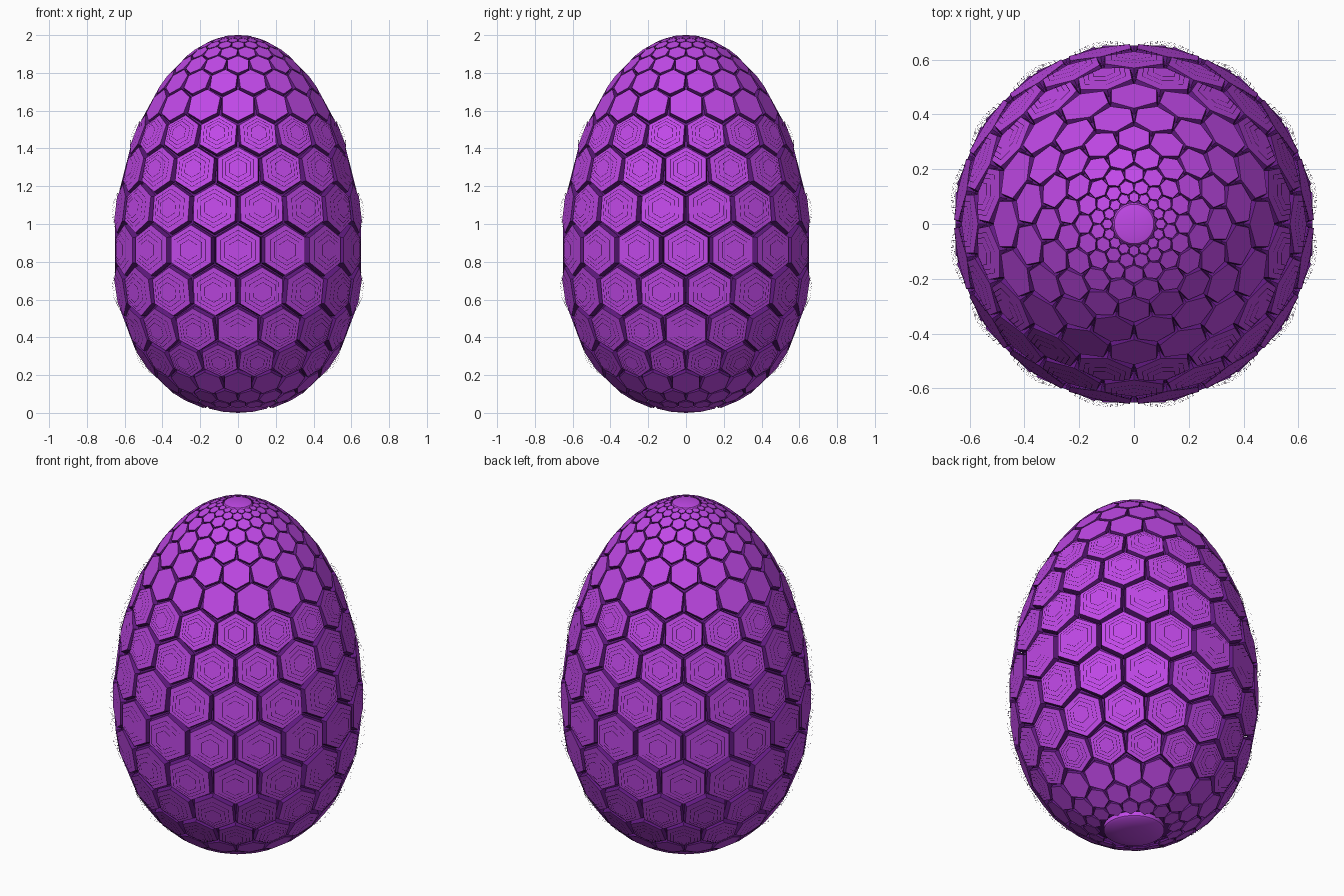
import bpy, bmesh, math
from mathutils import Vector

if "Cube" in bpy.data.objects:
    bpy.data.objects.remove(bpy.data.objects["Cube"])

N = 16                              # plates per row
STEP = 2 * math.pi / N
ZM, RM = 0.862, 0.652               # widest point of the egg
CAP_TOP, CAP_BOTTOM = 0.078, 0.16


def radius(z):
    """Egg profile: pointed upper half, fuller lower half."""
    if z >= ZM:
        t = min((z - ZM) / (2.0 - ZM), 1)
        return RM * math.sqrt(1 - t * t) * (1 - 0.06 * t * t)
    t = min((ZM - z) / ZM, 1)
    return RM * (1 - t ** 2.2) ** 0.476


def material(name, rgb):
    m = bpy.data.materials.new(name)
    m.diffuse_color = (*rgb, 1)
    m.use_nodes = True
    m.node_tree.nodes["Principled BSDF"].inputs["Base Color"].default_value = m.diffuse_color
    return m


def finish(name, bm, mat, smooth=False, normals=True):
    if normals:
        bmesh.ops.recalc_face_normals(bm, faces=bm.faces)
    me = bpy.data.meshes.new(name)
    bm.to_mesh(me)
    bm.free()
    ob = bpy.data.objects.new(name, me)
    bpy.context.collection.objects.link(ob)
    me.materials.append(mat)
    if smooth:
        bpy.ops.object.select_all(action='DESELECT')
        ob.select_set(True)
        bpy.context.view_layer.objects.active = ob
        bpy.ops.object.shade_smooth_by_angle(angle=math.radians(35))
    return ob


def lathe(name, profile, mat, segs=64):
    bm = bmesh.new()
    vs = [bm.verts.new((r, 0, z)) for r, z in profile]
    es = [bm.edges.new(p) for p in zip(vs, vs[1:])]
    bmesh.ops.spin(bm, geom=vs + es, cent=(0, 0, 0), axis=(0, 0, 1),
                   angle=2 * math.pi, steps=segs)
    bmesh.ops.remove_doubles(bm, verts=bm.verts, dist=1e-5)
    return finish(name, bm, mat, smooth=True)


def row_heights():
    """Rows spaced so that regular hexagons keep fitting as the egg narrows."""
    rows = {0: ZM}
    for sign, cap in ((1, CAP_TOP), (-1, CAP_BOTTOM)):
        z, u, k, dz = ZM, 0.0, 1, 0.0004
        while 0.002 < z < 1.998:
            r0, r1 = radius(z), radius(z + sign * dz)
            u += math.hypot(dz, r1 - r0) / r0
            z += sign * dz
            if u >= k * STEP * math.sqrt(3) / 2:
                if r1 < cap * 1.1:
                    break
                rows[sign * k] = z
                k += 1
    return rows


def frame(k, z, i):
    a = -math.pi / 2 + (i + 0.5 * (k % 2)) * STEP
    out = Vector((math.cos(a), math.sin(a), 0))
    side = Vector((-math.sin(a), math.cos(a), 0))
    slope = (radius(z + 0.001) - radius(z - 0.001)) / 0.002
    up = (out * slope + Vector((0, 0, 1))).normalized()
    return out * radius(z) + Vector((0, 0, z)), side, up, side.cross(up)


def hexagon(bm, fr, size, lift):
    c, side, up, n = fr
    return [bm.verts.new(c + n * lift + size * (side * math.sin(j * math.pi / 3)
                         + up * math.cos(j * math.pi / 3))) for j in range(6)]


def bridge(bm, a, b):
    for j in range(6):
        bm.faces.new((a[j], a[j - 1], b[j - 1], b[j]))


violet = material("violet", (0.53, 0.065, 0.8))
deep = material("deep_violet", (0.12, 0.01, 0.22))
dark = material("dark_line", (0.05, 0.005, 0.09))

# Inner body, sitting behind the plates
zs = [1 - math.cos(math.pi * i / 40) for i in range(41)]
lathe("egg_core", [(radius(z) * 0.925 if 0 < i < 40 else 0, 0.9 + (z - 0.9) * 0.95)
                   for i, z in enumerate(zs)], deep)

# Hexagonal plates with sloped rims, and raised contour lines on the large ones
plates, rims, lines = bmesh.new(), bmesh.new(), bmesh.new()
for k, z in row_heights().items():
    size = radius(z) * STEP / math.sqrt(3)
    for i in range(N):
        fr = frame(k, z, i)
        top = hexagon(plates, fr, size * 0.90, 0)
        plates.faces.new(top)
        rim = hexagon(rims, fr, size * 0.90, 0)
        base = hexagon(rims, fr, size * 0.95, -size * 0.22)
        bridge(rims, rim, base)
        rims.faces.new(base)
        if abs(k) <= 3:
            for f, lift in ((0.72, 0.09), (0.56, 0.15), (0.38, 0.21)):
                bridge(lines, hexagon(lines, fr, size * f, size * lift),
                       hexagon(lines, fr, size * f - 0.002, size * lift))
for bm in (plates, lines):          # all of these face outward
    bm.normal_update()
    for f in bm.faces:
        c = f.calc_center_median() - Vector((0, 0, 0.9))
        if f.normal.dot(c) < 0:
            f.normal_flip()
finish("hex_plates", plates, violet, normals=False)
finish("hex_plate_rims", rims, deep)
finish("contour_lines", lines, dark, normals=False)

# Round caps closing both ends
lathe("top_cap", [(0, 2.0), (0.05, 1.998), (CAP_TOP - 0.006, 1.993), (CAP_TOP, 1.985),
                  (CAP_TOP, 1.96), (0, 1.96)], violet)
lathe("bottom_cap", [(0, 0.0), (0.08, 0.006), (CAP_BOTTOM - 0.01, 0.022),
                     (CAP_BOTTOM, 0.03), (CAP_BOTTOM, 0.055), (0, 0.055)], violet)
